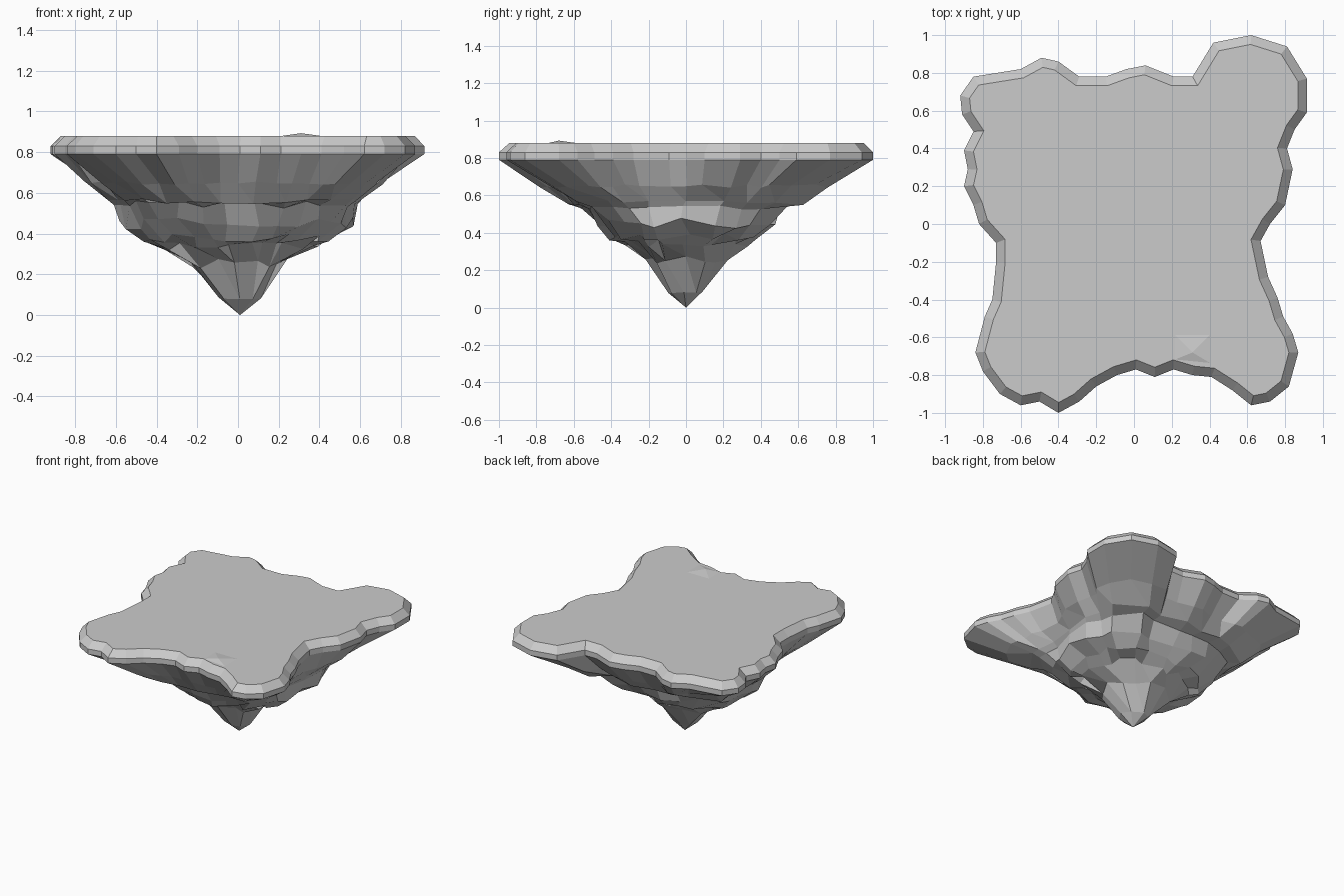
import bpy, bmesh, math, random
from mathutils import Vector

if "Cube" in bpy.data.objects:
    bpy.data.objects.remove(bpy.data.objects["Cube"])

random.seed(7)

# Island coastline, clockwise seen from above
COAST = [(-.92, .68), (-.85, .78), (-.6, .82), (-.49, .88), (-.4, .86), (-.29, .78),
         (-.15, .78), (-.04, .82), (.06, .84), (.21, .78), (.31, .78), (.42, .96),
         (.62, 1), (.81, .94), (.915, .77), (.915, .59), (.85, .5), (.81, .4),
         (.84, .29), (.8, .1), (.72, 0), (.67, -.09), (.71, -.28), (.76, -.39),
         (.79, -.49), (.84, -.58), (.87, -.68), (.82, -.86), (.72, -.94), (.62, -.96),
         (.52, -.88), (.41, -.81), (.31, -.8), (.21, -.77), (.11, -.81), (.01, -.77),
         (-.09, -.8), (-.2, -.86), (-.29, -.94), (-.4, -1), (-.5, -.94), (-.6, -.96),
         (-.71, -.9), (-.8, -.78), (-.84, -.68), (-.79, -.49), (-.75, -.4), (-.73, -.2),
         (-.73, -.1), (-.82, 0), (-.85, .1), (-.9, .2), (-.88, .29), (-.9, .39),
         (-.85, .49), (-.91, .58)]
COAST = [Vector(p) for p in COAST]
N = len(COAST)


def inset(d):
    """Coastline moved inward by d."""
    out = []
    for i, p in enumerate(COAST):
        a = (p - COAST[i - 1]).normalized()
        b = (COAST[(i + 1) % N] - p).normalized()
        n = Vector((a.y + b.y, -a.x - b.x)).normalized()
        out.append(p + n * d / max(.75, n.dot(Vector((a.y, -a.x)))))
    return out


def ring(bm, pts, z, jitter=0):
    return [bm.verts.new((p.x, p.y, z + random.uniform(-jitter, jitter))) for p in pts]


def join(bm, upper, lower):
    """Faces between two rings whose counts both divide N."""
    su, sl = N // len(upper), N // len(lower)
    for k in range(0, N, min(su, sl)):
        j = k + min(su, sl)
        quad = [upper[k // su], upper[j // su % len(upper)],
                lower[j // sl % len(lower)], lower[k // sl]]
        quad = list(dict.fromkeys(quad))
        bm.faces.new(quad)


def finish(bm, name):
    bmesh.ops.recalc_face_normals(bm, faces=bm.faces)
    me = bpy.data.meshes.new(name)
    bm.to_mesh(me)
    bm.free()
    ob = bpy.data.objects.new(name, me)
    bpy.context.collection.objects.link(ob)
    return ob


# Flat ground slab with a bevelled rim
bm = bmesh.new()
low, mid = ring(bm, COAST, .79), ring(bm, COAST, .83)
top = ring(bm, inset(.048), .88)
join(bm, mid, low)
join(bm, top, mid)
bm.faces.new(top)
finish(bm, "ground_slab")

# Craggy rock: rings of (height, scale, depth ratio, roundness, vertex step, roughness)
LAYERS = [(.65, .82, .98, .36, 1, .01), (.56, .71, .96, .5, 2, .015), (.545, .66, .9, .6, 2, .02),
          (.45, .61, .82, .8, 2, .03), (.375, .51, .82, .85, 2, .025), (.34, .4, .82, .9, 2, .025),
          (.25, .25, .85, .9, 4, .025), (.085, .11, .9, 1, 7, .01)]
bm = bmesh.new()
prev = ring(bm, COAST, .79)
for z, scale, ratio, rnd, step, rough in LAYERS:
    pts = []
    for p in COAST[::step]:
        r = p.length * (1 - rnd) + .95 * rnd
        q = p.normalized() * r * scale
        q.y *= ratio
        pts.append(q + Vector((random.uniform(-1, 1), random.uniform(-1, 1))) * rough)
    cur = ring(bm, pts, z, rough)
    join(bm, prev, cur)
    prev = cur
tip = bm.verts.new((.01, 0, 0))
for i, v in enumerate(prev):
    bm.faces.new((v, prev[(i + 1) % len(prev)], tip))
finish(bm, "rock_underside")

# Slight rise in the ground near the front
bm = bmesh.new()
base = [bm.verts.new((x, y, .879)) for x, y in ((.21, -.72), (.41, -.74), (.41, -.58), (.21, -.58))]
peak = bm.verts.new((.31, -.68, .893))
for i in range(4):
    bm.faces.new((base[i], base[(i + 1) % 4], peak))
finish(bm, "ground_rise")
